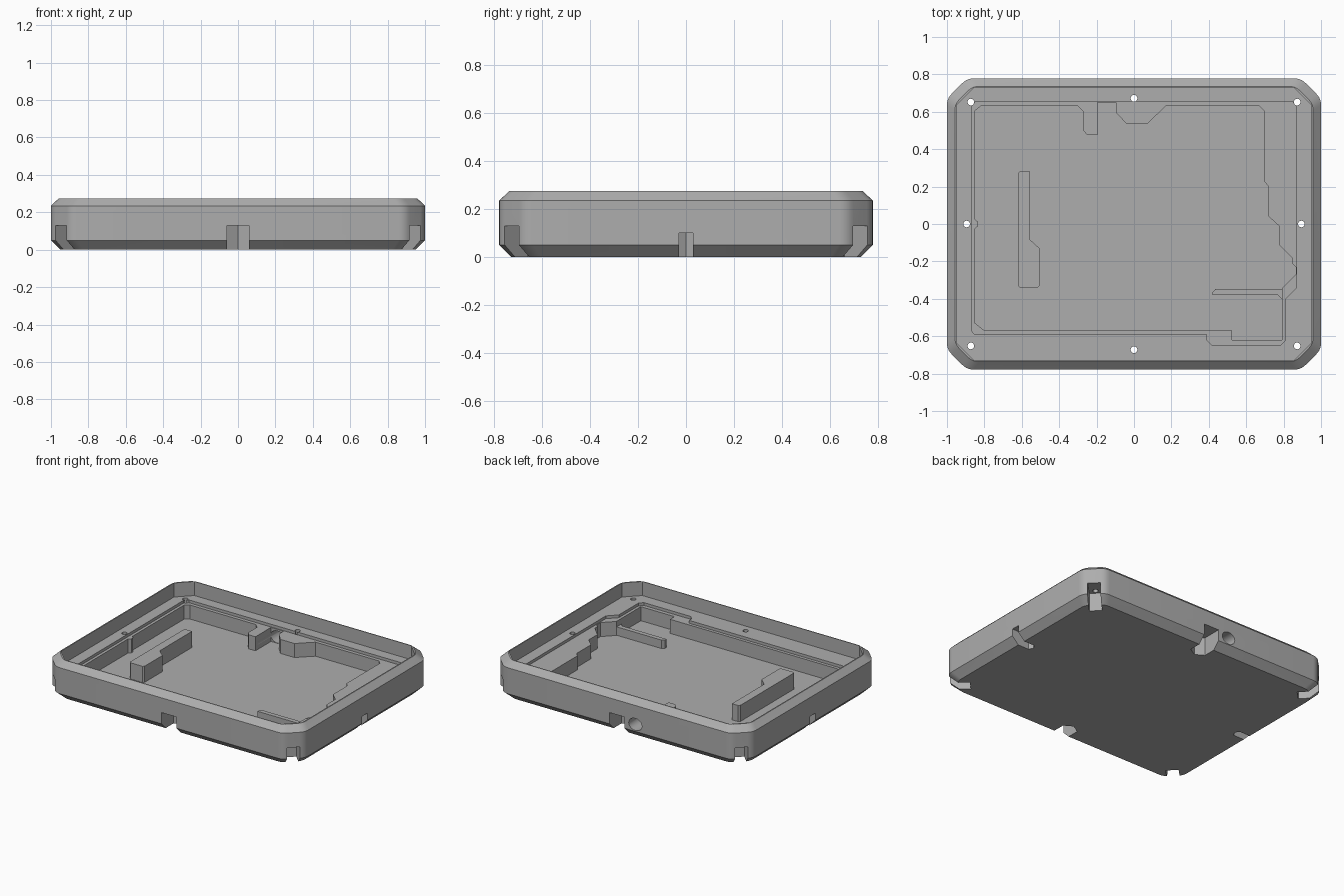
import bpy, bmesh, math
from mathutils import Vector

if "Cube" in bpy.data.objects:
    bpy.data.objects.remove(bpy.data.objects["Cube"], do_unlink=True)

grey = bpy.data.materials.new("matte_grey")
grey.use_nodes = True
COLOUR = (0.42, 0.42, 0.42, 1)
grey.diffuse_color = COLOUR
grey.node_tree.nodes["Principled BSDF"].inputs["Base Color"].default_value = COLOUR

FLOOR, STEP, LEDGE, TOP = 0.055, 0.155, 0.175, 0.275


def loft(name, rings):
    """Solid through (outline, z) rings with equal point counts."""
    bm = bmesh.new()
    loops = [[bm.verts.new((p[0], p[1], z)) for p in pts] for pts, z in rings]
    n = len(loops[0])
    for a, b in zip(loops, loops[1:]):
        for i in range(n):
            j = (i + 1) % n
            bm.faces.new((a[i], a[j], b[j], b[i]))
    bm.faces.new(loops[0][::-1])
    bm.faces.new(loops[-1])
    bmesh.ops.recalc_face_normals(bm, faces=bm.faces)
    mesh = bpy.data.meshes.new(name)
    bm.to_mesh(mesh)
    bm.free()
    mesh.materials.append(grey)
    obj = bpy.data.objects.new(name, mesh)
    bpy.context.collection.objects.link(obj)
    return obj


def prism(name, pts, z0, z1):
    return loft(name, [(pts, z0), (pts, z1)])


def octagon(x, y, c):
    return [(x, c - y), (x, y - c), (x - c, y), (c - x, y),
            (-x, y - c), (-x, c - y), (c - x, -y), (x - c, -y)]


def rounded(pts, r, steps=5):
    """Replace every corner by a short curve."""
    out = []
    for i, p in enumerate(pts):
        p = Vector(p)
        a = p + (Vector(pts[i - 1]) - p).normalized() * r
        b = p + (Vector(pts[(i + 1) % len(pts)]) - p).normalized() * r
        for k in range(steps + 1):
            t = k / steps
            out.append(a * (1 - t) ** 2 + p * 2 * t * (1 - t) + b * t * t)
    return out


def circle(x, y, rx, ry, n=24):
    return [(x + rx * math.cos(2 * math.pi * k / n),
             y + ry * math.sin(2 * math.pi * k / n)) for k in range(n)]


# Tray body with chamfered top and bottom edges
def shell(inset):
    return rounded(octagon(1 - inset, 0.778 - inset, 0.107 - inset * 0.3), 0.035)


case = loft("case_body", [(shell(0.05), 0), (shell(0), 0.05),
                          (shell(0), 0.235), (shell(0.042), TOP)])

# Recess steps: plate opening, shallow shelf, deep floor
shelf = [(-0.845, 0.655), (0.845, 0.655), (0.87, 0.63), (0.87, -0.34),
         (0.81, -0.40), (0.81, -0.62), (0.785, -0.647), (0.415, -0.647),
         (0.39, -0.62), (0.39, -0.592), (-0.85, -0.592), (-0.87, -0.57),
         (-0.87, 0.63)]
pocket = [(-0.85, 0.605), (-0.82, 0.63), (-0.30, 0.63), (-0.27, 0.60),
          (-0.27, 0.50), (-0.25, 0.475), (-0.195, 0.475), (-0.195, 0.65),
          (-0.095, 0.65), (-0.095, 0.595), (-0.04, 0.535), (0.07, 0.535),
          (0.17, 0.63), (0.67, 0.63), (0.695, 0.605), (0.695, 0.23),
          (0.72, 0.20), (0.72, 0.04), (0.775, -0.01), (0.775, -0.11),
          (0.845, -0.18), (0.845, -0.21), (0.865, -0.23), (0.865, -0.27),
          (0.79, -0.345), (0.79, -0.62), (0.525, -0.62), (0.525, -0.57),
          (-0.80, -0.57), (-0.85, -0.53), (-0.85, -0.025), (-0.833, -0.01),
          (-0.833, 0.01), (-0.85, 0.025)]
cutters = [prism("opening_cutter", octagon(0.95, 0.73, 0.095), LEDGE, 0.4),
           prism("shelf_cutter", shelf, STEP, 0.4),
           prism("pocket_cutter", pocket, FLOOR, 0.4)]

# Oval cable port through the rear wall
port = prism("port_cutter", circle(0, 0, 0.052, 0.043), 0, 0.45)
port.rotation_euler = (math.pi / 2, 0, 0)
port.location = (-0.145, 0.95, 0.1)
cutters.append(port)


# Screw holes, each opening into a nut slot that runs to the outer edge
def screw(x, y, angle, half, height, point):
    cutters.append(prism("hole_cutter", circle(x, y, 0.018, 0.018, 16), 0.05, 0.4))
    out = [(0.3, -half), (0.3, half), (-0.03, half), (-0.03 - point, 0), (-0.03, -half)]
    if not point:
        out.pop(3)
    c, s = math.cos(angle), math.sin(angle)
    pts = [(x + u * c - v * s, y + u * s + v * c) for u, v in out]
    cutters.append(prism("slot_cutter", pts, -0.1, height))


for side in (-1, 1):
    screw(0, 0.672 * side, side * math.pi / 2, 0.06, 0.13, 0.035)
    screw(0.895 * side, 0, 0 if side > 0 else math.pi, 0.03, 0.1, 0.017)
    for end in (-1, 1):
        screw(0.872 * side, 0.652 * end, math.atan2(end, side), 0.042, 0.13, 0)

for cutter in cutters:
    cutter.hide_render = True
    mod = case.modifiers.new("cut", "BOOLEAN")
    mod.operation = "DIFFERENCE"
    mod.solver = "EXACT"
    mod.object = cutter
bpy.ops.object.select_all(action="DESELECT")
case.select_set(True)
bpy.context.view_layer.objects.active = case
for mod in list(case.modifiers):
    bpy.ops.object.modifier_apply(modifier=mod.name)
for cutter in cutters:
    bpy.data.objects.remove(cutter, do_unlink=True)
bpy.ops.object.shade_smooth_by_angle(angle=math.radians(25))

# Support rib on the floor
rib = [(-0.61, 0.283), (-0.62, 0.27), (-0.62, -0.33), (-0.61, -0.34),
       (-0.515, -0.34), (-0.505, -0.33), (-0.505, -0.13), (-0.56, -0.08),
       (-0.56, 0.283)]
prism("support_rib", rib, FLOOR - 0.01, 0.17)

# Low finger wall reaching in from the right side
finger = [(0.435, -0.348), (0.80, -0.348), (0.80, -0.40), (0.79, -0.40),
          (0.77, -0.38), (0.42, -0.38), (0.42, -0.365)]
prism("finger_wall", finger, FLOOR - 0.01, 0.115)
